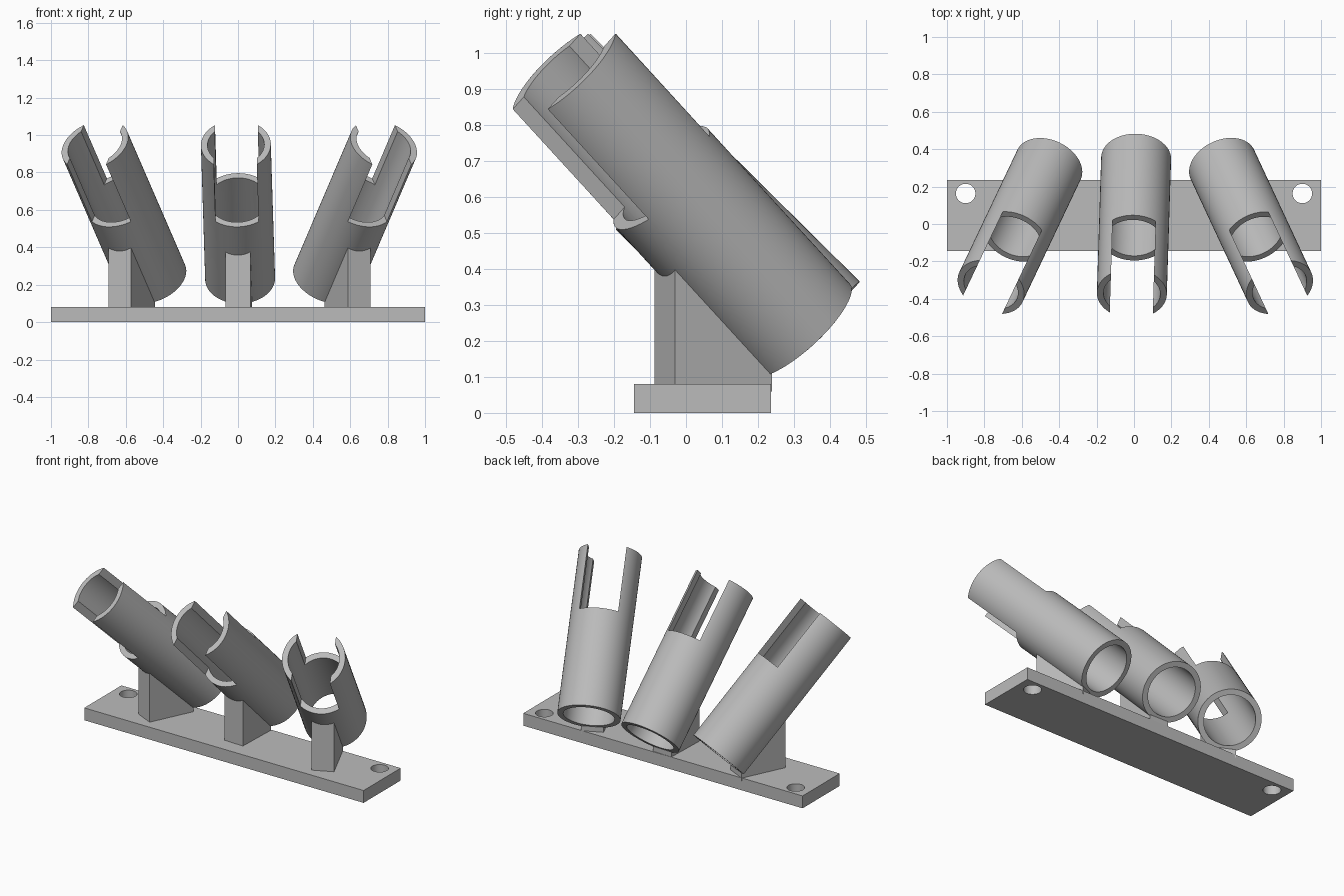
import bpy, bmesh
from math import radians, sin, cos
from mathutils import Matrix, Vector

old = bpy.data.objects.get("Cube")
if old:
    bpy.data.objects.remove(old, do_unlink=True)

grey = bpy.data.materials.new("plain_grey")
grey.use_nodes = True
grey.diffuse_color = (0.5, 0.5, 0.5, 1)
grey.node_tree.nodes["Principled BSDF"].inputs["Base Color"].default_value = (0.5, 0.5, 0.5, 1)

RADIUS, BORE, LENGTH = 0.187, 0.152, 1.018
SLOT = 0.115            # half width of the slots
TILT = radians(45.3)    # tube lean from vertical


def finish(name, bm):
    bmesh.ops.recalc_face_normals(bm, faces=bm.faces)
    mesh = bpy.data.meshes.new(name)
    bm.to_mesh(mesh)
    bm.free()
    mesh.materials.append(grey)
    obj = bpy.data.objects.new(name, mesh)
    bpy.context.collection.objects.link(obj)
    return obj


def box(name, low, high):
    low, high = Vector(low), Vector(high)
    bm = bmesh.new()
    bmesh.ops.create_cube(bm, size=1, matrix=Matrix.Translation((low + high) / 2)
                          @ Matrix.Diagonal((*(high - low), 1)))
    return finish(name, bm)


def cylinder(name, radius, z0, z1, x=0, y=0):
    bm = bmesh.new()
    bmesh.ops.create_cone(bm, cap_ends=True, segments=72, radius1=radius, radius2=radius,
                          depth=z1 - z0, matrix=Matrix.Translation((x, y, (z0 + z1) / 2)))
    return finish(name, bm)


def cut(obj, cutters):
    bpy.context.view_layer.objects.active = obj
    for cutter in cutters:
        mod = obj.modifiers.new("cut", 'BOOLEAN')
        mod.operation, mod.solver, mod.object = 'DIFFERENCE', 'EXACT', cutter
        bpy.ops.object.modifier_apply(modifier=mod.name)
        bpy.data.objects.remove(cutter, do_unlink=True)
    bpy.ops.object.select_all(action='DESELECT')
    obj.select_set(True)
    bpy.ops.object.shade_smooth_by_angle(angle=radians(30))


# Base plate with a screw hole at each end
plate = box("base_plate", (-1, -0.144, 0), (1, 0.236, 0.08))
cut(plate, [cylinder("hole_cutter", 0.052, -0.1, 0.2, x, 0.163) for x in (-0.9, 0.9)])


def holder(side, x, yaw, front):
    turn = Matrix.Translation((x, -0.009, 0)) @ Matrix.Rotation(radians(yaw), 4, 'Z')

    # Hollow tube, slotted above and below at the open end
    tube = cylinder(side + "_tube", RADIUS, 0, LENGTH)
    cut(tube, [
        cylinder("bore_cutter", BORE, -0.1, LENGTH + 0.1),
        box("upper_slot_cutter", (-SLOT, 0, LENGTH - 0.405), (SLOT, 0.3, LENGTH + 0.1)),
        box("lower_slot_cutter", (-SLOT, -0.3, LENGTH - 0.435), (SLOT, 0, LENGTH + 0.1)),
    ])
    tube.matrix_world = (turn @ Matrix.Translation((0, 0.36, 0.232))
                         @ Matrix.Rotation(TILT, 4, 'X'))

    # Wedge support, its sloping top sunk into the tube wall
    back, rise = 0.242, 0.354
    profile = [(-front, 0.06), (back, 0.06), (back, rise - back), (-front, rise + front)]
    bm = bmesh.new()
    face = bm.faces.new([bm.verts.new((-0.067, y, z)) for y, z in profile])
    new = bmesh.ops.extrude_face_region(bm, geom=[face])["geom"]
    bmesh.ops.translate(bm, vec=(0.134, 0, 0),
                        verts=[v for v in new if isinstance(v, bmesh.types.BMVert)])
    finish(side + "_support", bm).matrix_world = turn


holder("right", -0.609, -25.4, 0.055)
holder("middle", 0.0, -1.8, 0.033)
holder("left", 0.625, 25, 0.055)
